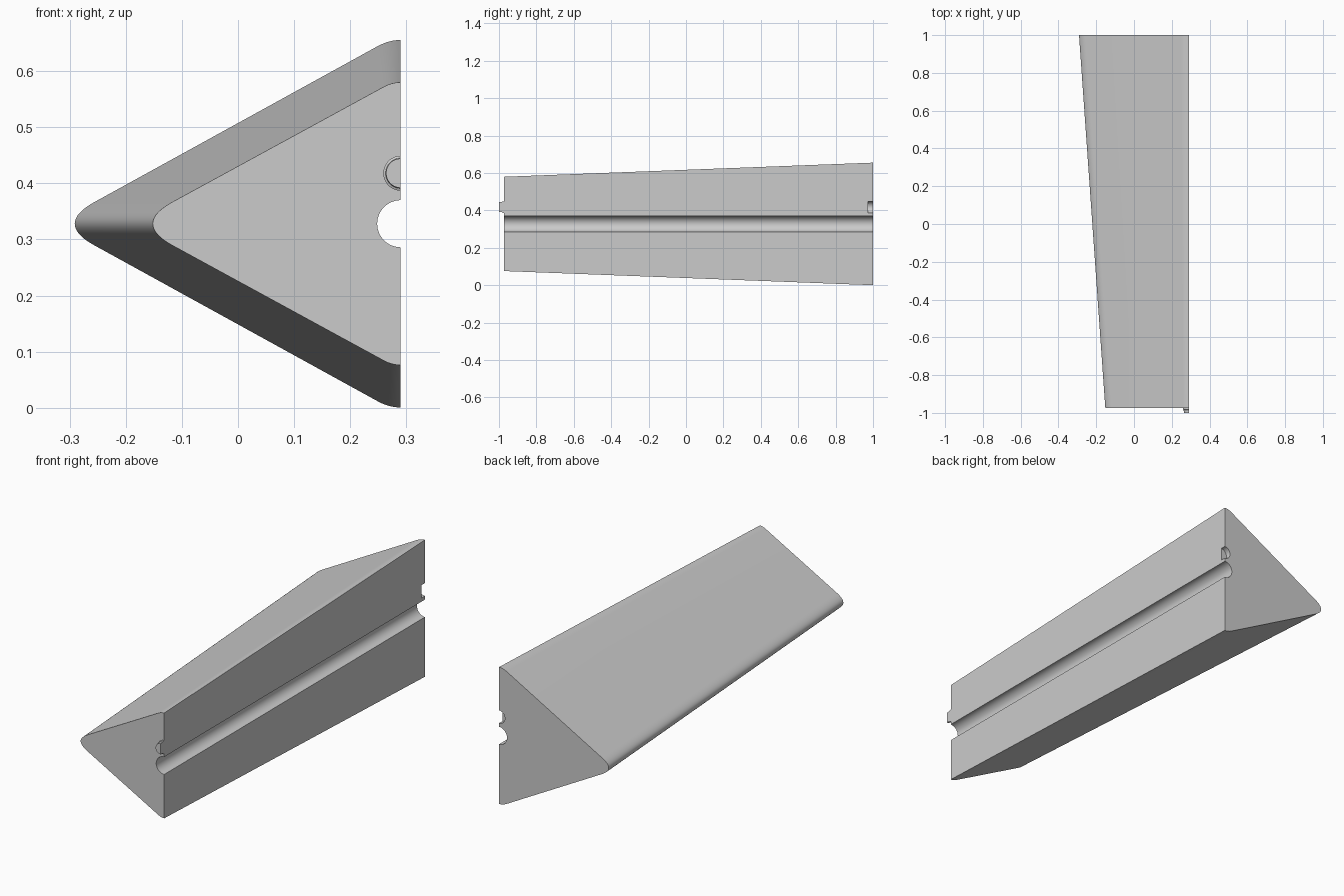
import bpy, bmesh, math

if "Cube" in bpy.data.objects:
    bpy.data.objects.remove(bpy.data.objects["Cube"])

X, ZC = 0.29, 0.328            # flat side plane and mid height
Y_FRONT, Y_BACK = -0.973, 1.0
PEG_Z = 0.418

grey = bpy.data.materials.new("light_grey")
grey.diffuse_color = (0.6, 0.6, 0.6, 1)
grey.use_nodes = True
grey.node_tree.nodes["Principled BSDF"].inputs["Base Color"].default_value = grey.diffuse_color


def make_object(name, bm):
    bmesh.ops.recalc_face_normals(bm, faces=bm.faces)
    mesh = bpy.data.meshes.new(name)
    bm.to_mesh(mesh)
    bm.free()
    obj = bpy.data.objects.new(name, mesh)
    bpy.context.collection.objects.link(obj)
    mesh.materials.append(grey)
    return obj


def smooth(obj):
    bpy.ops.object.select_all(action='DESELECT')
    obj.select_set(True)
    bpy.context.view_layer.objects.active = obj
    bpy.ops.object.shade_smooth_by_angle(angle=math.radians(30))


def quad(a, b, c, t):
    return tuple((1-t)**2*p + 2*t*(1-t)*q + t*t*r for p, q, r in zip(a, b, c))


def section(tip, peak, apex, corner):
    """Triangle with rounded nose and shoulders, and a round notch in its flat side."""
    slope = corner / (X - apex)
    reach = 2 * (tip - apex)
    drop = 2 * (corner - peak)
    back = drop / slope
    # upper half, from the nose to the shoulder
    n = 10
    nose = [quad((apex+reach, -reach*slope), (apex, 0), (apex+reach, reach*slope), 0.5 + i/(2*n))
            for i in range(n+1)]
    nose = [(x, h) for x, h in nose]
    shoulder = [quad((X-back, corner-drop), (X, corner), (X+back, corner-drop), i/(2*n))
                for i in range(n+1)]
    # nose control points give a curve whose middle is the tip
    upper = nose + shoulder
    lower = [(x, -h) for x, h in upper[:0:-1]]
    notch = [(X - 0.042*math.sin(math.pi*i/24), 0.042*math.cos(math.pi*i/24)) for i in range(25)]
    return [(x, ZC+h) for x, h in upper + notch + lower]


# Tapered body lofted between two sections
bm = bmesh.new()
rings = []
for y, args in ((Y_FRONT, (-0.152, 0.252, -0.188, 0.2605)),
                (Y_BACK, (-0.291, 0.3275, -0.326, 0.339))):
    rings.append([bm.verts.new((x, y, z)) for x, z in section(*args)])
count = len(rings[0])
for i in range(count):
    j = (i+1) % count
    bm.faces.new((rings[0][i], rings[0][j], rings[1][j], rings[1][i]))
for ring in rings:
    bm.faces.new(ring)
body = make_object("tapered_body", bm)


def turned(name, steps, sweep):
    """Solid of stacked circles along y, swept round the peg axis."""
    bm = bmesh.new()
    loops = []
    seg = 32
    full = sweep > math.pi + 0.1
    for y, r in steps:
        loops.append([bm.verts.new((X - r*math.sin(sweep*i/seg), y, PEG_Z + r*math.cos(sweep*i/seg)))
                      for i in range(seg if full else seg+1)])
    m = len(loops[0])
    for a, b in zip(loops, loops[1:]):
        for i in range(m):
            j = (i+1) % m
            bm.faces.new((a[i], a[j], b[j], b[i]))
    bm.faces.new(loops[0])
    bm.faces.new(loops[-1])
    return make_object(name, bm)


# Half-round locating peg on the front end
peg = turned("locating_peg", [(Y_FRONT+0.002, 0.031), (-0.982, 0.031), (-0.984, 0.027), (-1.0, 0.026)], math.pi)

# Matching half-round socket cut in the back end
cutter = turned("socket_cutter", [(0.974, 0.031), (1.02, 0.031)], 2*math.pi)
cutter.hide_render = True
cutter.hide_viewport = True
cut = body.modifiers.new("socket", 'BOOLEAN')
cut.operation = 'DIFFERENCE'
cut.solver = 'EXACT'
cut.object = cutter

# Bake the cut so the shading stays sharp at its rim
graph = bpy.context.evaluated_depsgraph_get()
baked = bpy.data.meshes.new_from_object(body.evaluated_get(graph))
body.modifiers.clear()
body.data = baked
bpy.data.objects.remove(cutter)

for part in (body, peg):
    smooth(part)
